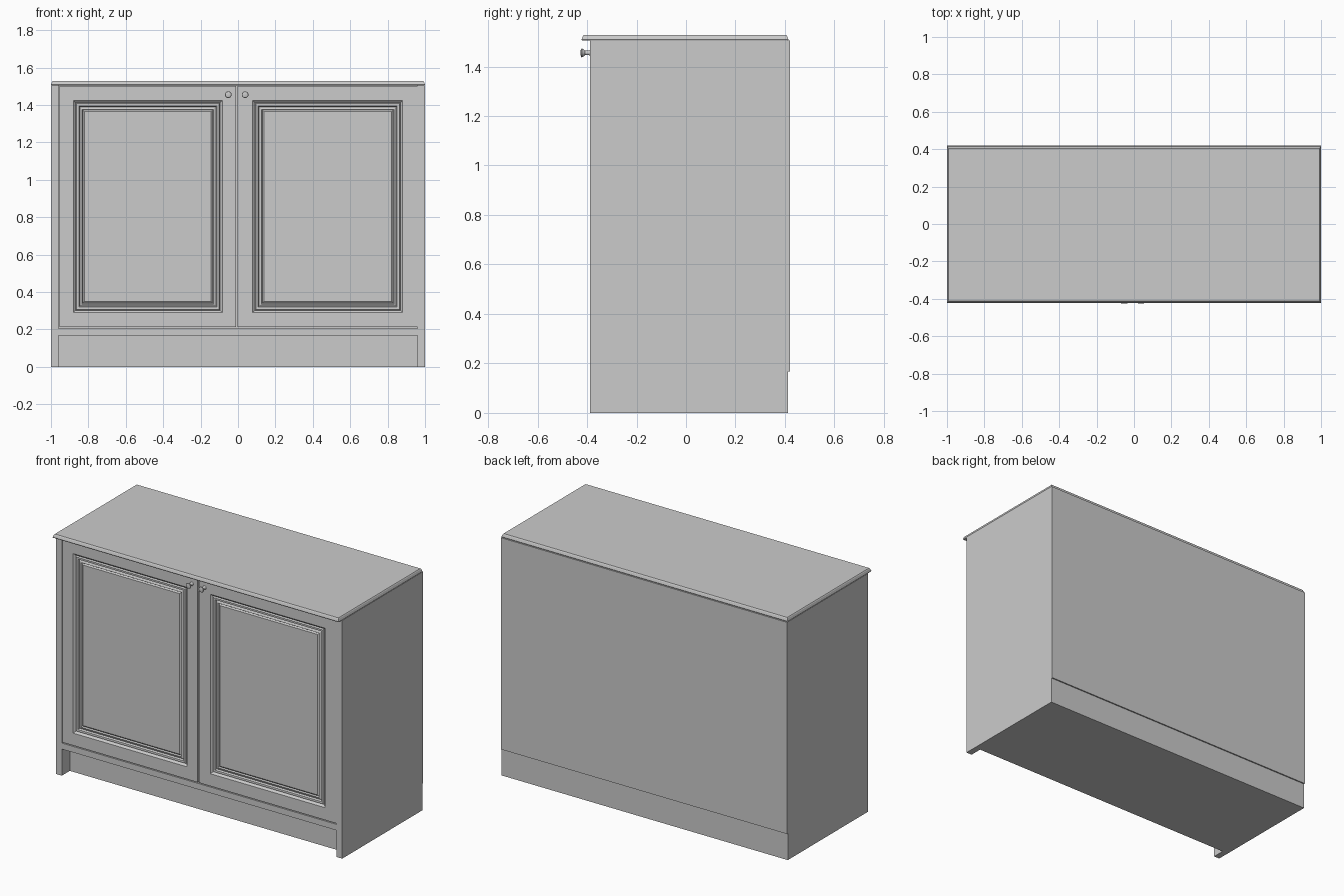
import bpy, bmesh, math
from mathutils import Matrix

cube = bpy.data.objects.get("Cube")
if cube:
    bpy.data.objects.remove(cube, do_unlink=True)

grey = bpy.data.materials.new("light grey paint")
grey.use_nodes = True
colour = (0.6, 0.6, 0.6, 1)
grey.diffuse_color = colour
grey.node_tree.nodes["Principled BSDF"].inputs["Base Color"].default_value = colour

FRONT, BACK = -0.388, 0.412
TOP, KICK = 1.505, 0.168


def finish(name, bm):
    bmesh.ops.recalc_face_normals(bm, faces=bm.faces)
    mesh = bpy.data.meshes.new(name)
    bm.to_mesh(mesh)
    bm.free()
    mesh.materials.append(grey)
    obj = bpy.data.objects.new(name, mesh)
    bpy.context.collection.objects.link(obj)
    return obj


def loft(name, rings):
    """Skin a list of four-cornered rings and cap both ends."""
    bm = bmesh.new()
    loops = [[bm.verts.new(p) for p in ring] for ring in rings]
    for a, b in zip(loops, loops[1:]):
        for i in range(4):
            j = (i + 1) % 4
            bm.faces.new((a[i], a[j], b[j], b[i]))
    bm.faces.new(loops[0])
    bm.faces.new(loops[-1])
    return finish(name, bm)


def flat_ring(x0, x1, y0, y1, z):
    return [(x0, y0, z), (x1, y0, z), (x1, y1, z), (x0, y1, z)]


def upright_ring(x0, x1, z0, z1, y):
    return [(x0, y, z0), (x1, y, z0), (x1, y, z1), (x0, y, z1)]


def box(name, x0, x1, y0, y1, z0, z1):
    return loft(name, [flat_ring(x0, x1, y0, y1, z) for z in (z0, z1)])


# Carcass
box("right_side_panel", -1, -0.96, FRONT, BACK, 0, TOP)
box("left_side_panel", 0.96, 1, FRONT, BACK, 0, TOP)
box("cabinet_body", -0.96, 0.96, FRONT + 0.025, BACK, KICK, TOP)
box("bottom_rail", -0.96, 0.96, FRONT, FRONT + 0.025, KICK, 0.206)
box("kick_base", -0.96, 0.96, FRONT + 0.08, BACK, 0, KICK)
box("back_panel", -1, 1, BACK, 0.42, KICK, TOP)

# Worktop with a chamfered edge
edge = [(0.002, TOP), (0, TOP + 0.004), (0.005, TOP + 0.018), (0.009, 1.528)]
loft("worktop", [flat_ring(-1 + d, 1 - d, -0.422 + d, 0.414 - d, z) for d, z in edge])

# Doors: moulding steps given as inset and depth
moulding = [(0, 0), (0.012, 0.012), (0.017, 0.003), (0.029, 0.004), (0.034, 0.015),
            (0.047, 0.009), (0.052, 0.017), (0.06, 0.011)]


def door(name, x0, x1, px0, px1):
    z0, z1, pz0, pz1 = 0.212, 1.501, 0.29, 1.424
    rings = [upright_ring(x0, x1, z0, z1, FRONT + 0.024), upright_ring(x0, x1, z0, z1, FRONT)]
    for d, depth in moulding:
        rings.append(upright_ring(px0 + d, px1 - d, pz0 + d, pz1 - d, FRONT + depth))
    loft(name, rings)


door("right_door", -0.954, -0.01, -0.88, -0.084)
door("left_door", -0.002, 0.96, 0.078, 0.88)


# Knobs, turned around the front-back axis
def knob(name, x):
    profile = [(0, 0.012), (0.004, 0.009), (0.02, 0.009), (0.028, 0.016),
               (0.033, 0.018), (0.036, 0.016), (0.038, 0.009)]
    bm = bmesh.new()
    n = 20
    loops = [[bm.verts.new((r * math.cos(2 * math.pi * i / n), -y, r * math.sin(2 * math.pi * i / n)))
              for i in range(n)] for y, r in profile]
    for a, b in zip(loops, loops[1:]):
        for i in range(n):
            j = (i + 1) % n
            bm.faces.new((a[i], a[j], b[j], b[i]))
    bm.faces.new(loops[0])
    bm.faces.new(loops[-1])
    bm.transform(Matrix.Translation((x, FRONT, 1.455)))
    obj = finish(name, bm)
    bpy.ops.object.select_all(action="DESELECT")
    obj.select_set(True)
    bpy.context.view_layer.objects.active = obj
    bpy.ops.object.shade_smooth_by_angle(angle=math.radians(40))


knob("right_knob", -0.052)
knob("left_knob", 0.038)
